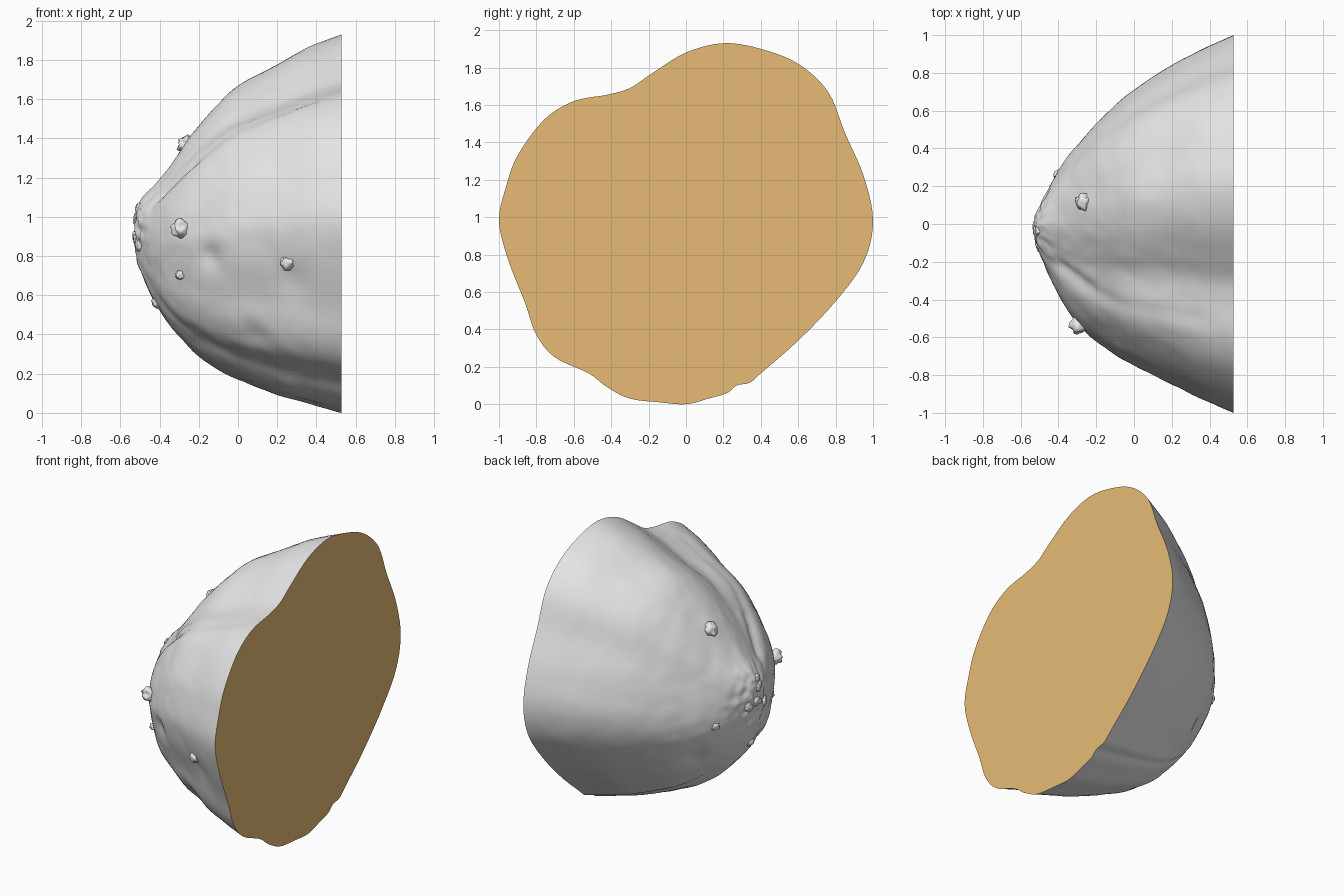
import bpy, bmesh, math, random
from mathutils import Vector, noise
from mathutils.bvhtree import BVHTree

default_cube = bpy.data.objects.get("Cube")
if default_cube:
    bpy.data.objects.remove(default_cube, do_unlink=True)
random.seed(4)


def make_material(name, colour):
    material = bpy.data.materials.new(name)
    material.use_nodes = True
    material.diffuse_color = (*colour, 1)
    shader = material.node_tree.nodes["Principled BSDF"]
    shader.inputs["Base Color"].default_value = (*colour, 1)
    shader.inputs["Roughness"].default_value = 0.8
    return material


skin = make_material("grey skin", (0.8, 0.8, 0.8))
flesh = make_material("tan flesh", (0.8, 0.5, 0.18))

# Outline of the cut face as (y, z), clockwise from the top
OUTLINE = [(.2, 1.93), (.4, 1.9), (.6, 1.82), (.76, 1.67), (.85, 1.45), (.95, 1.22),
           (1, .98), (.95, .76), (.8, .55), (.6, .34), (.4, .165), (.34, .115),
           (.27, .1), (.22, .06), (.12, .03), (0, 0), (-.14, .01), (-.3, .03),
           (-.42, .09), (-.52, .165), (-.7, .25), (-.8, .37), (-.86, .54), (-.95, .77),
           (-1, .98), (-.96, 1.17), (-.9, 1.33), (-.76, 1.52), (-.6, 1.62),
           (-.42, 1.655), (-.3, 1.69), (-.18, 1.77), (0, 1.88)]
# Extents along the body: x, top, bottom, +y side, -y side
EXTENTS = [(.527, 1.93, 0, 1, -1), (.36, 1.865, .045, .925, -.93),
           (.2, 1.78, .09, .84, -.85), (0, 1.67, .17, .71, -.75),
           (-.13, 1.55, .24, .6, -.67), (-.25, 1.4, .335, .48, -.58),
           (-.35, 1.265, .45, .36, -.46), (-.43, 1.165, .58, .24, -.32),
           (-.485, 1.1, .7, .13, -.19), (-.515, 1.05, .78, .06, -.1),
           (-.522, 1, .86, .02, -.05)]


def spline(points, steps, closed):
    """Sample a smooth curve that passes through all points."""
    points = [Vector(p) for p in points]
    count = len(points)
    pick = (lambda i: points[i % count]) if closed else (
        lambda i: points[max(0, min(count - 1, i))])
    result = []
    for i in range(count if closed else count - 1):
        a, b, c, d = (pick(i + k) for k in (-1, 0, 1, 2))
        for s in range(steps):
            t = s / steps
            result.append(b + (c - a) * (t / 2)
                          + (a * 2 - b * 5 + c * 4 - d) * (t * t / 2)
                          + (b * 3 - a - c * 3 + d) * (t ** 3 / 2))
    return result if closed else result + [points[-1]]


def link_object(name, bm, materials):
    mesh = bpy.data.meshes.new(name)
    bm.to_mesh(mesh)
    bm.free()
    obj = bpy.data.objects.new(name, mesh)
    bpy.context.collection.objects.link(obj)
    for material in materials:
        mesh.materials.append(material)
    return obj


# Body: rings of the outline shrinking toward the tip
section = spline(OUTLINE, 5, True)
bm = bmesh.new()
rings = []
for x, top, bottom, left, right in spline(EXTENTS, 6, False):
    depth = (.527 - x) / 1.05
    rounding = depth ** 2 * .4
    ring = []
    for y, z in section:
        # the outline becomes rounder toward the tip
        direction = Vector((y, z / .965 - 1)).normalized()
        y, z = Vector((y, z / .965 - 1)).lerp(direction, rounding)
        ring.append(bm.verts.new((x, (left + right) / 2 + y * (left - right) / 2,
                                  (top + bottom) / 2 + z * (top - bottom) / 2)))
    rings.append(ring)
size = len(section)
for near, far in zip(rings, rings[1:]):
    for i in range(size):
        bm.faces.new((near[i], near[(i + 1) % size], far[(i + 1) % size], far[i]))
tip = bm.verts.new((-.524, -.015, .93))
for i in range(size):
    bm.faces.new((rings[-1][i], rings[-1][(i + 1) % size], tip))
cut_face = bm.faces.new(reversed(rings[0]))
bmesh.ops.recalc_face_normals(bm, faces=bm.faces[:])
bm.normal_update()
cut_face.material_index = 1

# Crease running from the dent down to the tip, and small eye pits
CREASE = [(.4, -.52, 1.6), (.2, -.47, 1.5), (0, -.43, 1.41), (-.2, -.36, 1.28),
          (-.36, -.26, 1.16), (-.42, -.2, 1.05)]
crease = spline(CREASE, 6, False)
PITS = [((.3, -.8, .68), .09), ((-.15, -.65, .8), .06), ((.1, -.6, .4), .07),
        ((-.28, .3, .55), .07), ((0, .62, .5), .08), ((.2, .72, .48), .07)]
moves = {}
for ring in rings[1:]:
    for v in ring:
        away = (v.co - Vector((0, 0, .95))).normalized()
        fade = min(1, (.527 - v.co.x) * 5)
        push = noise.noise(v.co * 4) * .008 + noise.noise(v.co * 13) * .004
        distance = min((v.co - p).length for p in crease)
        push -= .02 * math.exp(-(distance / .04) ** 2)
        for centre, radius in PITS:
            push -= .025 * math.exp(-((v.co - Vector(centre)).length / radius) ** 2)
        tip_gap = (v.co - Vector((-.52, -.02, .93))).length
        push += noise.noise(v.co * 22) * .02 * math.exp(-(tip_gap / .17) ** 2)
        moves[v] = away * push * fade
for v, move in moves.items():
    v.co += move
    v.co.z = max(0, v.co.z)
    v.co.x = max(-.527, v.co.x)
surface = BVHTree.FromBMesh(bm)
body = link_object("body", bm, [skin, flesh])
for polygon in body.data.polygons:
    polygon.use_smooth = polygon.material_index == 0
bpy.context.view_layer.objects.active = body
body.select_set(True)
bpy.ops.object.shade_smooth_by_angle(angle=math.radians(50))


# Sprouts and scar lumps sitting on the skin
def add_lump(name, near, radius, height):
    point, normal, _, _ = surface.find_nearest(Vector(near))
    turn = normal.to_track_quat("Z", "Y")
    lump = bmesh.new()
    bmesh.ops.create_icosphere(lump, subdivisions=3, radius=1)
    for v in lump.verts:
        rough = 1 + .45 * noise.noise(v.co * 1.8 + Vector(near) * 20)
        v.co = point + turn @ Vector((v.co.x * radius, v.co.y * radius,
                                      v.co.z * height)) * rough
    for face in lump.faces:
        face.smooth = True
    link_object(name, lump, [skin])


add_lump("front_sprout", (-.3, -.54, .94), .045, .055)
add_lump("upper_sprout", (-.28, .12, 1.38), .045, .035)
add_lump("side_sprout", (.24, -.85, .75), .035, .025)
add_lump("small_sprout", (-.3, -.5, .7), .025, .02)
add_lump("lower_sprout", (-.44, -.1, .55), .03, .02)
add_lump("back_sprout", (-.4, .26, .8), .025, .015)
for i in range(9):
    angle = random.uniform(0, math.tau)
    reach = random.uniform(.05, .15)
    add_lump("tip_scar_" + str(i + 1),
             (-.5, -.05 + reach * math.cos(angle) * .8, .94 + reach * math.sin(angle)),
             random.uniform(.02, .035), .012)
